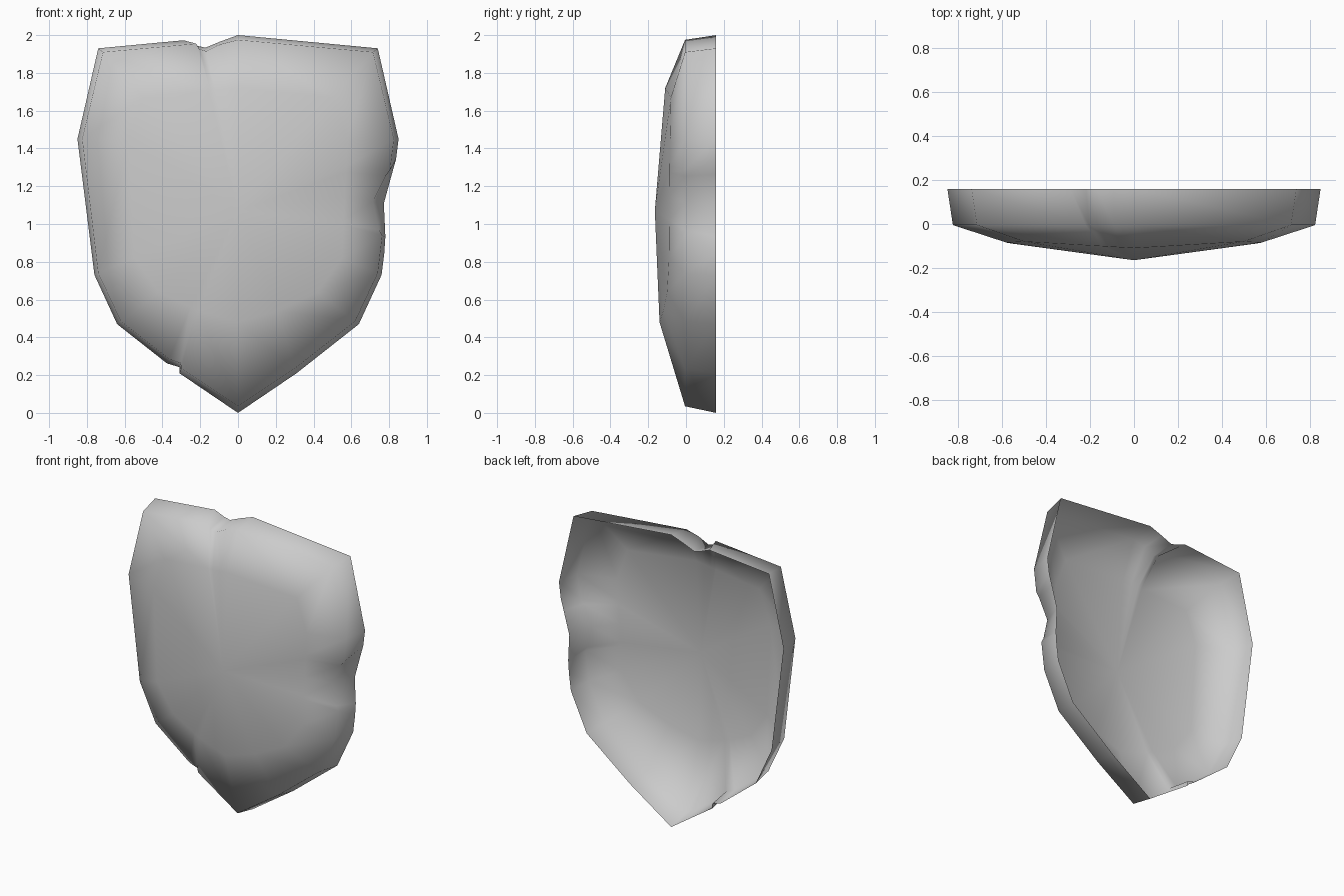
import bpy
import bmesh
from mathutils import Vector

cube = bpy.data.objects.get("Cube")
if cube:
    bpy.data.objects.remove(cube, do_unlink=True)

steel = bpy.data.materials.new("worn_grey")
steel.use_nodes = True
grey = (0.6, 0.6, 0.6, 1)
steel.diffuse_color = grey
steel.node_tree.nodes["Principled BSDF"].inputs["Base Color"].default_value = grey

BACK_Y, RIM_Y = 0.16, -0.005
BOSS = Vector((0, -0.165, 1.07))

# Half outline from top to tip: back edge (x, z), rim (x, z), inner ring (x, z, y)
half = [
    ((0.00, 2.00), (0.00, 1.975), (0.00, 1.72, -0.11)),
    ((0.74, 1.93), (0.715, 1.91), (0.50, 1.67, -0.08)),
    ((0.85, 1.45), (0.825, 1.45), (0.58, 1.45, -0.085)),
    ((0.76, 0.73), (0.74, 0.74), (0.55, 0.82, -0.09)),
    ((0.64, 0.47), (0.62, 0.485), (0.42, 0.64, -0.10)),
    ((0.31, 0.21), (0.30, 0.235), (0.21, 0.54, -0.12)),
    ((0.00, 0.00), (0.00, 0.035), (0.00, 0.48, -0.14)),
]


def column(back, rim, ring, side):
    return [Vector((side * back[0], BACK_Y, back[1])),
            Vector((side * rim[0], RIM_Y, rim[1])),
            Vector((side * ring[0], ring[2], ring[1]))]


def chips(a, b, cuts):
    """Columns between a and b; each cut is (back t, rim t, back push, rim push)."""
    made = []
    for tb, tr, push_back, push_rim in cuts:
        col = [a[0].lerp(b[0], tb), a[1].lerp(b[1], tr), a[2].lerp(b[2], tr)]
        for i, push in enumerate((push_back, push_rim)):
            inward = b[0] - a[0]
            inward = Vector((-inward.z, 0, inward.x)).normalized()
            if inward.dot(BOSS - col[i]) < 0:
                inward.negate()
            col[i] += inward * push
        made.append(col)
    return made


left = [column(*c, 1) for c in half]
right = [column(*c, -1) for c in half]

# Battle damage: (side, segment) -> dents in the edge
side_dent = [(0.15, 0.23, 0, 0), (0.26, 0.28, 0.012, 0.02),
             (0.48, 0.48, 0.035, 0.07), (0.72, 0.68, 0.005, 0.02), (0.84, 0.72, 0, 0)]
top_dent = [(0.13, 0.13, 0.025, 0.015), (0.24, 0.24, 0.05, 0.045),
            (0.30, 0.29, 0.035, 0.03), (0.39, 0.31, 0, 0)]
low_dent = [(0.80, 0.80, 0, 0), (0.95, 0.95, 0.025, 0.02)]


def with_chips(cols, damage):
    out = []
    for i, col in enumerate(cols):
        out.append(col)
        if i in damage:
            out += chips(col, cols[i + 1], damage[i])
    return out


left = with_chips(left, {2: side_dent})
right = with_chips(right, {0: top_dent, 4: low_dent})
loop = left + right[-2:0:-1]

# Thin dished shell: wall, bevelled slope and a fan to the raised boss
bm = bmesh.new()
grid = [[bm.verts.new(p) for p in col] for col in loop]
centre = bm.verts.new(BOSS)
for a, b in zip(grid, grid[1:] + grid[:1]):
    for i in range(2):
        bm.faces.new((a[i], a[i + 1], b[i + 1], b[i]))
    bm.faces.new((a[2], centre, b[2]))
bmesh.ops.recalc_face_normals(bm, faces=bm.faces)
bm.normal_update()
if sum(f.normal.y for f in centre.link_faces) > 0:
    bmesh.ops.reverse_faces(bm, faces=bm.faces)
for f in bm.faces:
    f.smooth = True

mesh = bpy.data.meshes.new("shield_shell")
bm.to_mesh(mesh)
bm.free()
mesh.materials.append(steel)
shield = bpy.data.objects.new("shield_shell", mesh)
bpy.context.collection.objects.link(shield)
